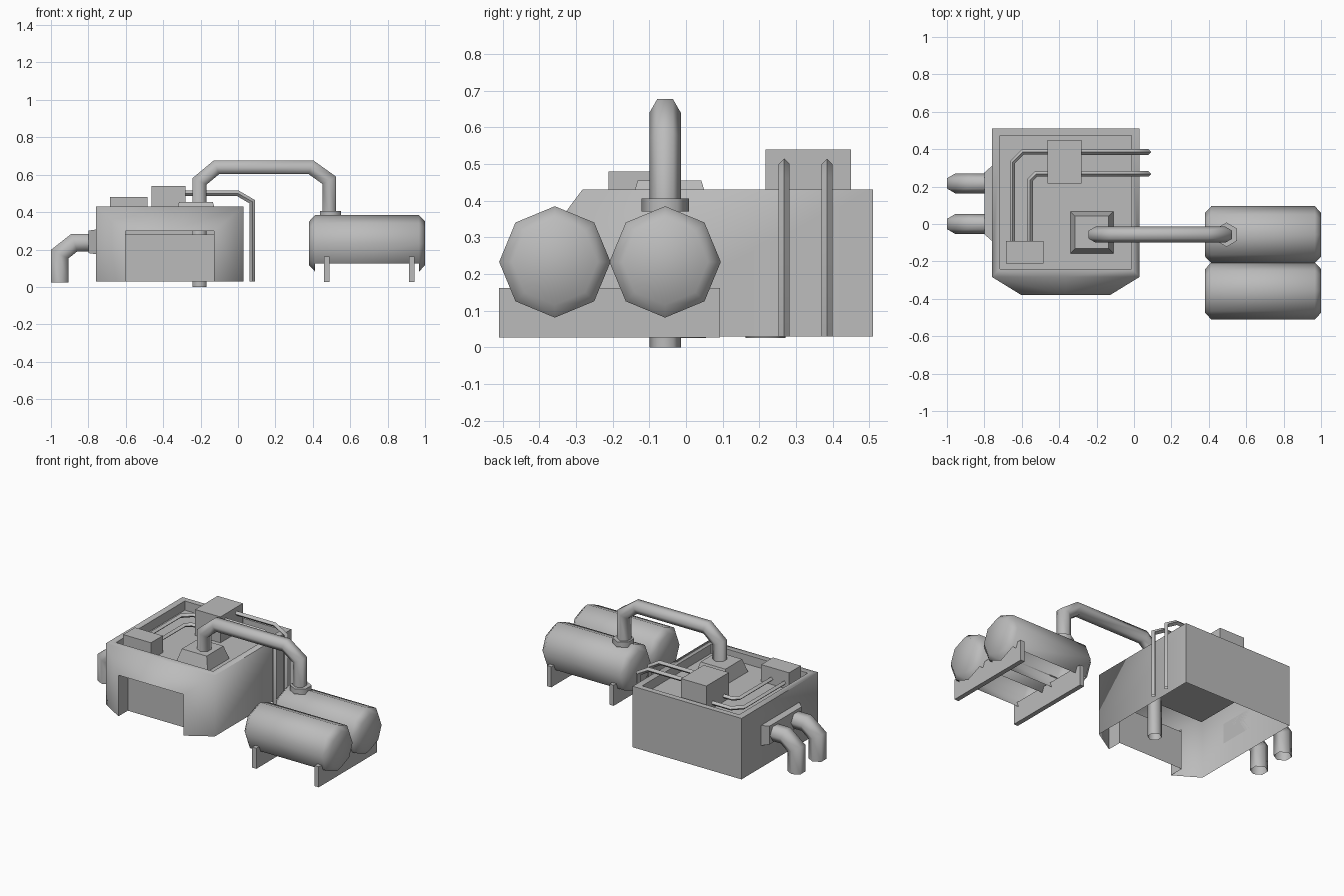
import bpy, bmesh, math
from mathutils import Vector

if "Cube" in bpy.data.objects:
    bpy.data.objects.remove(bpy.data.objects["Cube"])

grey = bpy.data.materials.new("plain_grey")
grey.use_nodes = True
grey.diffuse_color = (0.5, 0.5, 0.5, 1)
grey.node_tree.nodes["Principled BSDF"].inputs["Base Color"].default_value = (0.5, 0.5, 0.5, 1)


def finish(name, bm, angle=65):
    bmesh.ops.remove_doubles(bm, verts=bm.verts, dist=0.0005)
    bmesh.ops.recalc_face_normals(bm, faces=bm.faces)
    mesh = bpy.data.meshes.new(name)
    bm.to_mesh(mesh)
    bm.free()
    mesh.materials.append(grey)
    ob = bpy.data.objects.new(name, mesh)
    bpy.context.collection.objects.link(ob)
    bpy.ops.object.select_all(action='DESELECT')
    bpy.context.view_layer.objects.active = ob
    ob.select_set(True)
    bpy.ops.object.shade_smooth_by_angle(angle=math.radians(angle))
    return ob


def poly(bm, *pts):
    return bm.faces.new([bm.verts.new(p) for p in pts])


def bridge(bm, a, b):
    """Quads between two closed rings."""
    n = len(a)
    return [bm.faces.new((a[i], a[(i + 1) % n], b[(i + 1) % n], b[i])) for i in range(n)]


def block(name, x, y, z, taper=0.0, axis=2):
    """Box from ranges; the end of the chosen axis may be drawn in by taper."""
    bm = bmesh.new()
    bmesh.ops.create_cube(bm, size=1)
    for v in bm.verts:
        far = v.co[axis] > 0
        for i, (lo, hi) in enumerate((x, y, z)):
            inset = taper if far and i != axis else 0
            v.co[i] = hi - inset if v.co[i] > 0 else lo + inset
    return finish(name, bm)


def tube(name, points, radius, sides):
    """Sweep a polygon along a path with mitred corners."""
    pts = [Vector(p) for p in points]
    dirs = [(b - a).normalized() for a, b in zip(pts, pts[1:])]
    side = Vector((0, 1, 0)) if abs(dirs[0].y) < 0.5 else Vector((1, 0, 0))
    up = side.cross(dirs[0])
    bm = bmesh.new()
    turns = [2 * math.pi * i / sides for i in range(sides)]
    ring = [bm.verts.new(pts[0] + radius * (side * math.cos(t) + up * math.sin(t))) for t in turns]
    for i, d in enumerate(dirs):
        n = (d + dirs[i + 1]).normalized() if i + 1 < len(dirs) else d
        nxt = [bm.verts.new(v.co + d * ((pts[i + 1] - v.co).dot(n) / d.dot(n))) for v in ring]
        bridge(bm, ring, nxt)
        ring = nxt
    return finish(name, bm)


# Hollow building: half shell mirrored about its own middle
MID, W, F = -0.365, 0.395, 0.237
BASE, LINTEL, TOP, DECK = 0.03, 0.30, 0.43, 0.37
BACK, SHOULDER, FRONT = 0.51, -0.283, -0.38
bm = bmesh.new()
poly(bm, (W, SHOULDER, BASE), (W, BACK, BASE), (W, BACK, TOP), (W, SHOULDER, TOP))
poly(bm, (W, BACK, BASE), (0, BACK, BASE), (0, BACK, TOP), (W, BACK, TOP))
poly(bm, (W, SHOULDER, BASE), (W, SHOULDER, TOP), (F, FRONT, LINTEL), (F, FRONT, BASE))
poly(bm, (0, FRONT, LINTEL), (F, FRONT, LINTEL), (W, SHOULDER, TOP), (0, SHOULDER, TOP))
poly(bm, (F, FRONT, BASE), (F, FRONT, LINTEL), (F, SHOULDER, LINTEL), (F, SHOULDER, BASE))
# rim and sunken deck
IW, IF, IB = 0.352, -0.24, 0.473
poly(bm, (0, SHOULDER, TOP), (W, SHOULDER, TOP), (IW, IF, TOP), (0, IF, TOP))
poly(bm, (W, SHOULDER, TOP), (W, BACK, TOP), (IW, IB, TOP), (IW, IF, TOP))
poly(bm, (W, BACK, TOP), (0, BACK, TOP), (0, IB, TOP), (IW, IB, TOP))
poly(bm, (0, IF, TOP), (IW, IF, TOP), (IW, IF, DECK), (0, IF, DECK))
poly(bm, (IW, IF, TOP), (IW, IB, TOP), (IW, IB, DECK), (IW, IF, DECK))
poly(bm, (IW, IB, TOP), (0, IB, TOP), (0, IB, DECK), (IW, IB, DECK))
poly(bm, (0, IF, DECK), (IW, IF, DECK), (IW, IB, DECK), (0, IB, DECK))
shell = finish("building_shell", bm)
shell.location.x = MID
shell.modifiers.new("Mirror", 'MIRROR')

# Door set back in the front opening
bm = bmesh.new()
poly(bm, (MID - F, SHOULDER, BASE), (MID + F, SHOULDER, BASE),
     (MID + F, SHOULDER, 0.28), (MID - F, SHOULDER, 0.28))
finish("recessed_door", bm)

# Roof boxes
block("pipe_base", (-0.34, -0.11), (-0.157, 0.067), (DECK, 0.455), 0.025)
block("tall_roof_box", (-0.463, -0.28), (0.217, 0.45), (DECK, 0.54))
block("low_roof_box", (-0.685, -0.483), (-0.212, -0.09), (DECK, 0.48))

# Large pipe from building to tank, with its collar
PY = -0.057
tube("main_pipe", [(-0.205, PY, 0), (-0.205, PY, 0.565), (-0.115, PY, 0.64),
                   (0.39, PY, 0.64), (0.488, PY, 0.57), (0.488, PY, 0.37)], 0.043, 6)
bm = bmesh.new()
bmesh.ops.create_cone(bm, cap_ends=True, segments=6, radius1=0.065, radius2=0.065, depth=0.035)
bmesh.ops.translate(bm, verts=bm.verts, vec=(0.495, PY, 0.388))
finish("pipe_collar", bm)

# Thin pipes on the roof and down the side wall
for name, y, x, bend in (("outer", 0.385, -0.65, 0.055), ("inner", 0.268, -0.555, 0.032)):
    tube(name + "_roof_pipe", [(x, -0.1, 0.405), (x, y - bend, 0.405), (x + bend, y, 0.405),
                               (-0.4, y, 0.405)], 0.014, 4)
    tube(name + "_drop_pipe", [(-0.3, y, 0.5), (0, y, 0.5), (0.077, y, 0.455),
                               (0.077, y, BASE)], 0.015, 4)

# Side plate with two elbow pipes
plate = block("side_plate", (-0.09, 0.31), (0.175, 0.307), (0.76, 0.80), 0.0)
for v in plate.data.vertices:
    y, z, x = v.co
    if x > 0.78:
        y += 0.035 if y < 0 else -0.035
        z += 0.006 if z < 0.2 else -0.006
    v.co = (-x, y, z)
for name, y in (("front", 0.0), ("rear", 0.217)):
    tube(name + "_elbow_pipe", [(-0.78, y, 0.237), (-0.875, y, 0.237), (-0.954, y, 0.175),
                                (-0.954, y, 0.025)], 0.054, 6)

# Two tanks, open along the underside
CZ = 0.233
for name, cy in (("front", -0.358), ("rear", PY)):
    bm = bmesh.new()
    rings = []
    for x, r in ((0.38, 0.117), (0.413, 0.152), (0.967, 0.152), (1.0, 0.117)):
        rings.append([bm.verts.new((x, cy + r * math.sin(i * math.pi / 4),
                                    CZ + r * math.cos(i * math.pi / 4))) for i in range(8)])
    for a, b in zip(rings, rings[1:]):
        faces = bridge(bm, a, b)
        if a is rings[1]:
            bmesh.ops.delete(bm, geom=faces[3:5], context='FACES_ONLY')
    bm.faces.new(rings[0])
    bm.faces.new(rings[-1])
    finish(name + "_tank", bm, 50)

# Tank supports
for name, x in (("left", 0.913), ("right", 0.46)):
    block(name + "_tank_support", (x, x + 0.03), (-0.51, 0.093), (0.027, 0.162))
